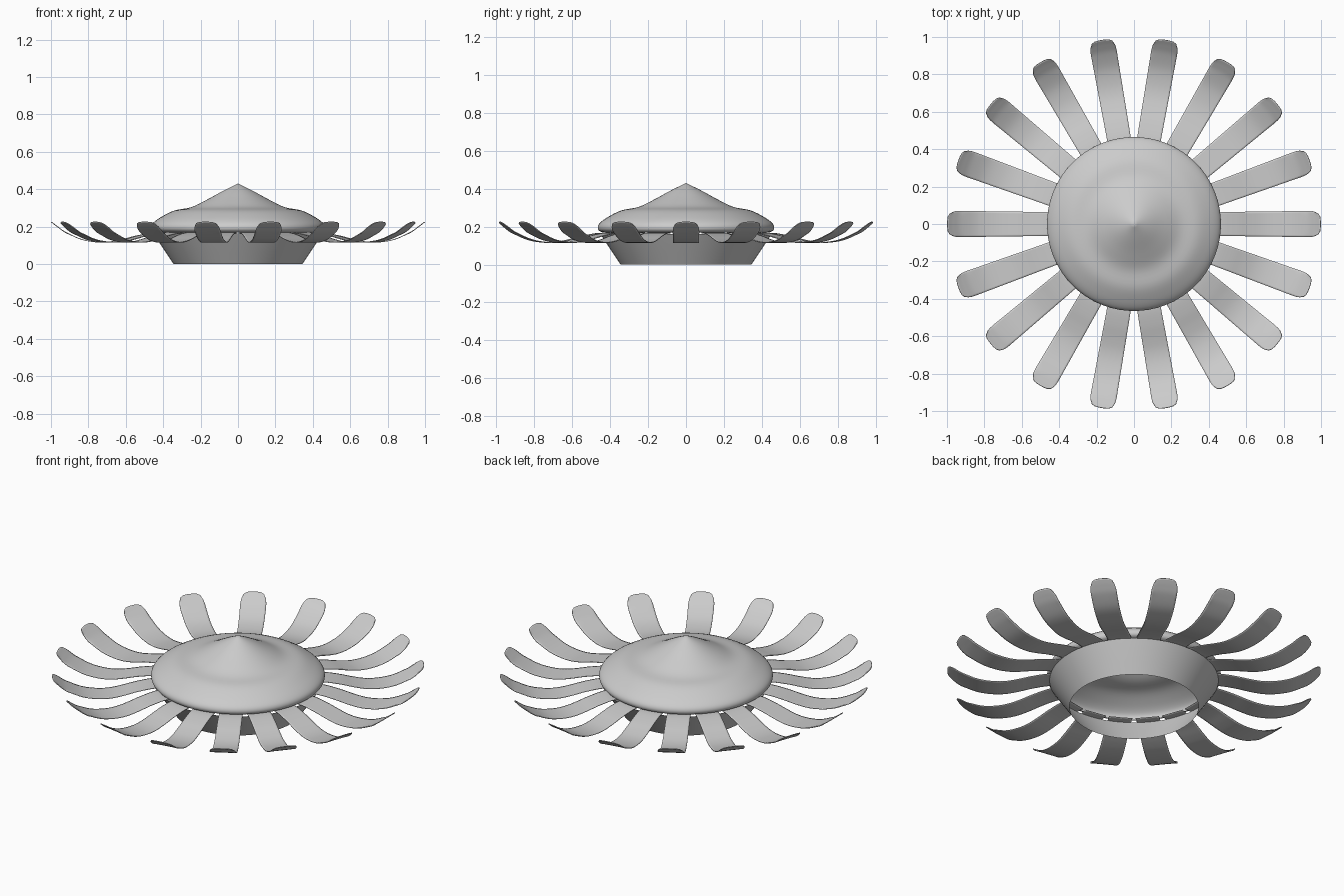
import bpy
import bmesh
import math
from mathutils import Matrix, Vector

cube = bpy.data.objects.get("Cube")
if cube:
    bpy.data.objects.remove(cube, do_unlink=True)

BLADES = 18
SEGMENTS = 72

grey = bpy.data.materials.new("light_grey")
grey.use_nodes = True
colour = (0.6, 0.6, 0.6, 1)
grey.diffuse_color = colour
grey.node_tree.nodes["Principled BSDF"].inputs["Base Color"].default_value = colour


def smooth_path(points, steps):
    """Catmull-Rom curve through 2D points."""
    pts = [Vector(p) for p in points]
    pts = [2 * pts[0] - pts[1]] + pts + [2 * pts[-1] - pts[-2]]
    path = []
    for a, b, c, d in zip(pts, pts[1:], pts[2:], pts[3:]):
        for i in range(steps):
            t = i / steps
            path.append(0.5 * (2 * b + (c - a) * t + (2 * a - 5 * b + 4 * c - d) * t ** 2
                               + (3 * b - a - 3 * c + d) * t ** 3))
    return path + [pts[-2]]


def finish(name, bm):
    mesh = bpy.data.meshes.new(name)
    bm.to_mesh(mesh)
    bm.free()
    mesh.materials.append(grey)
    for poly in mesh.polygons:
        poly.use_smooth = True
    obj = bpy.data.objects.new(name, mesh)
    bpy.context.collection.objects.link(obj)
    return obj


def lathe(name, profile):
    """Spin a radius/height profile, listed bottom to top, about z."""
    bm = bmesh.new()
    verts = [bm.verts.new((r, 0, z)) for r, z in profile]
    edges = [bm.edges.new(pair) for pair in zip(verts, verts[1:])]
    bmesh.ops.spin(bm, geom=verts + edges, axis=(0, 0, 1), cent=(0, 0, 0),
                   angle=math.tau, steps=SEGMENTS)
    bmesh.ops.remove_doubles(bm, verts=bm.verts, dist=0.0005)
    bmesh.ops.recalc_face_normals(bm, faces=bm.faces)
    if sum(f.normal.dot(f.calc_center_median()) for f in bm.faces) < 0:
        bmesh.ops.reverse_faces(bm, faces=bm.faces)
    return finish(name, bm)


# Open bowl and pointed cap
lathe("bowl", [(0.345, 0), (0.385, 0.06), (0.425, 0.12), (0.452, 0.162)])
lathe("cap", smooth_path([(0.435, 0.168), (0.458, 0.178), (0.465, 0.198), (0.452, 0.222),
                          (0.41, 0.252), (0.34, 0.286), (0.25, 0.304), (0.17, 0.342),
                          (0.08, 0.391), (0, 0.43)], 4))

# Curved blades with rounded tips
blade_path = smooth_path([(0.41, 0.166), (0.47, 0.164), (0.55, 0.149), (0.62, 0.131),
                          (0.69, 0.118), (0.76, 0.118), (0.84, 0.133), (0.92, 0.169),
                          (0.965, 0.199), (0.998, 0.225)], 5)
ACROSS = [-1, -0.85, -0.6, -0.3, 0, 0.3, 0.6, 0.85, 1]


def blade_mesh(bm, turn):
    rows = []
    for r, z in blade_path:
        half = 0.063 + 0.008 * (r - 0.41) / 0.59
        # Pull the outer corners back to round the tip
        pull = max(0, (r - 0.9) / 0.1)
        row = []
        for u in ACROSS:
            back = pull * (0.008 * u * u + 0.024 * abs(u) ** 8)
            narrow = 1 - 0.1 * pull ** 4
            row.append(bm.verts.new(turn @ Vector((r - back, u * half * narrow, z - back * 0.75))))
        rows.append(row)
    for low, high in zip(rows, rows[1:]):
        for j in range(len(ACROSS) - 1):
            bm.faces.new((low[j], high[j], high[j + 1], low[j + 1]))


for i in range(BLADES):
    bm = bmesh.new()
    blade_mesh(bm, Matrix.Rotation(math.tau * i / BLADES, 3, "Z"))
    blade = finish(f"blade_{i + 1}", bm)
    solid = blade.modifiers.new("thickness", "SOLIDIFY")
    solid.thickness = 0.004
    solid.offset = 0
